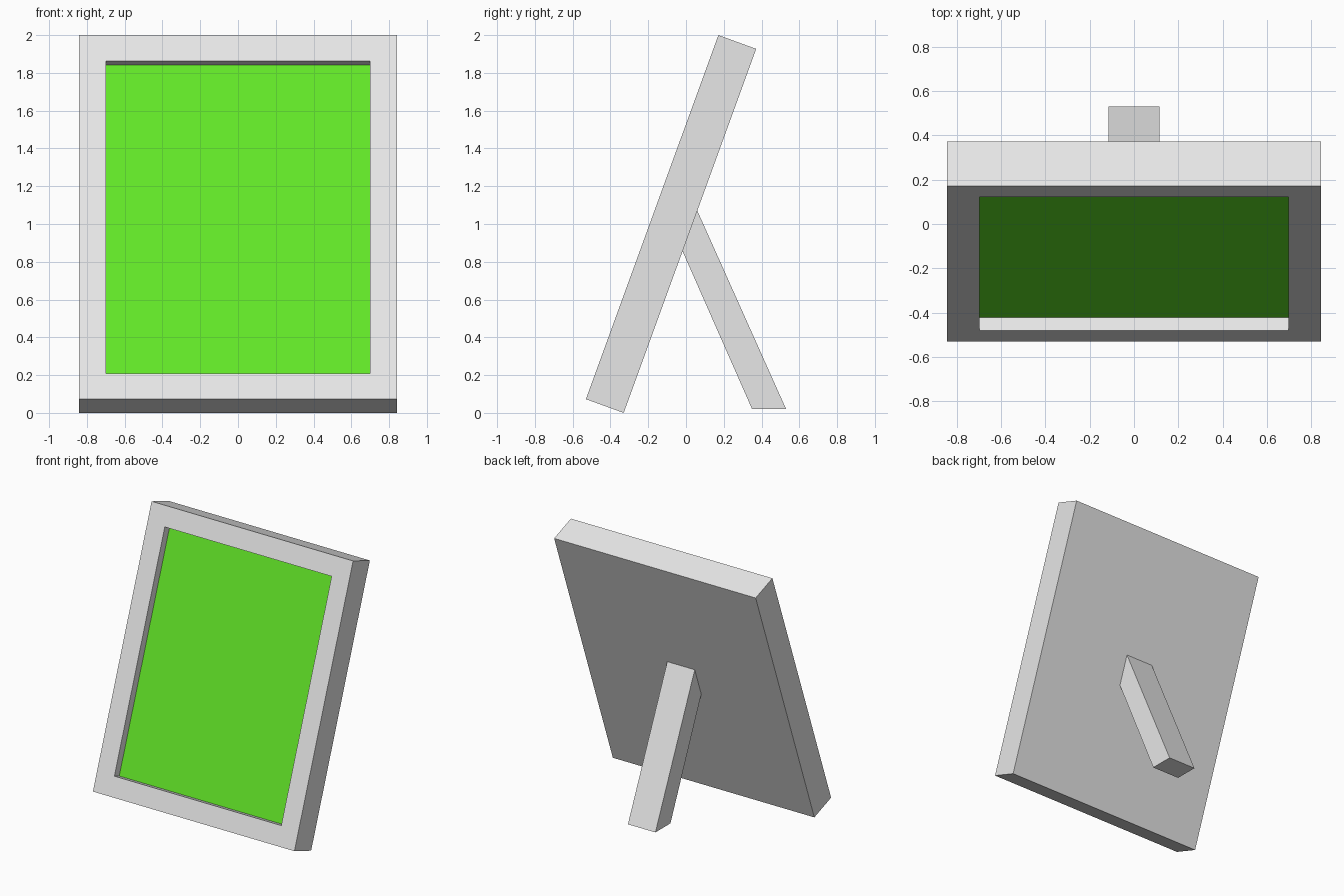
import bpy, bmesh, math
from mathutils import Matrix, Vector

if "Cube" in bpy.data.objects:
    bpy.data.objects.remove(bpy.data.objects["Cube"])

TILT = math.radians(20)
HALF_W, THICK, BORDER, RECESS = 0.843, 0.213, 0.205, 0.062
HEIGHT = (2 - THICK * math.sin(TILT)) / math.cos(TILT)


def material(name, color):
    m = bpy.data.materials.new(name)
    m.diffuse_color = (*color, 1)
    m.use_nodes = True
    m.node_tree.nodes["Principled BSDF"].inputs["Base Color"].default_value = m.diffuse_color
    return m


grey = material("light grey", (0.8, 0.8, 0.8))
green = material("screen green", (0.13, 0.84, 0.022))


def add_object(name, bm, mats):
    bmesh.ops.recalc_face_normals(bm, faces=bm.faces)
    me = bpy.data.meshes.new(name)
    bm.to_mesh(me)
    bm.free()
    for m in mats:
        me.materials.append(m)
    ob = bpy.data.objects.new(name, me)
    bpy.context.collection.objects.link(ob)
    return ob


# picture frame: upright slab with its front face inset and pushed in
bm = bmesh.new()
bmesh.ops.create_cube(bm, size=1, matrix=Matrix.Translation((0, THICK / 2, HEIGHT / 2))
                      @ Matrix.Diagonal((2 * HALF_W, THICK, HEIGHT, 1)))
bm.normal_update()
picture = next(f for f in bm.faces if f.normal.y < -0.9)
bmesh.ops.inset_region(bm, faces=[picture], thickness=BORDER)
walls = bmesh.ops.extrude_discrete_faces(bm, faces=[picture])
picture = walls["faces"][0]
bmesh.ops.translate(bm, verts=picture.verts, vec=(0, RECESS, 0))
picture.material_index = 1
# lean the slab back about its lower front edge
bm.transform(Matrix.Translation((0, -0.53, THICK * math.sin(TILT))) @ Matrix.Rotation(-TILT, 4, 'X'))
add_object("picture_frame", bm, [grey, green])

# rear prop leg: side profile (y, z) extruded across x, top slightly sunk into the frame
bm = bmesh.new()
profile = [(0.052, 1.088), (-0.028, 0.878), (0.35, 0.02), (0.53, 0.02)]
face = bm.faces.new([bm.verts.new((-0.115, y, z)) for y, z in profile])
side = bmesh.ops.extrude_face_region(bm, geom=[face])["geom"]
bmesh.ops.translate(bm, verts=[v for v in side if isinstance(v, bmesh.types.BMVert)],
                    vec=Vector((0.23, 0, 0)))
add_object("prop_leg", bm, [grey])
